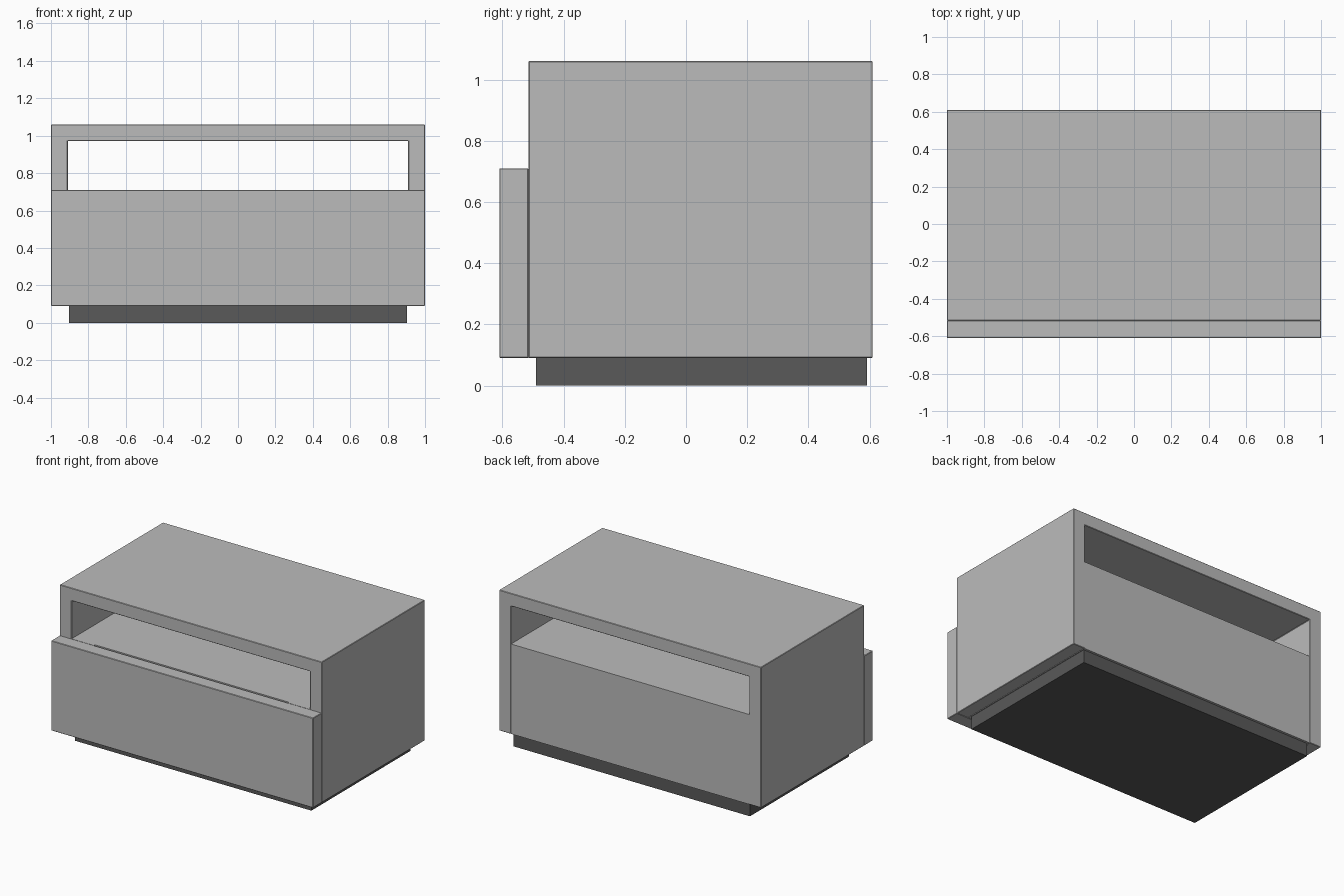
import bpy
import bmesh

cube = bpy.data.objects.get("Cube")
if cube:
    bpy.data.objects.remove(cube, do_unlink=True)


def make_material(name, value):
    mat = bpy.data.materials.new(name)
    colour = (value, value, value, 1)
    mat.diffuse_color = colour
    mat.use_nodes = True
    mat.node_tree.nodes["Principled BSDF"].inputs["Base Color"].default_value = colour
    return mat


light_grey = make_material("light grey", 0.5)
dark_grey = make_material("dark grey", 0.1)


def extrude_profile(name, points, y0, y1, mat, bevel=0):
    """Extrude an x-z outline from y0 to y1."""
    bm = bmesh.new()
    face = bm.faces.new([bm.verts.new((x, y0, z)) for x, z in points])
    extruded = bmesh.ops.extrude_face_region(bm, geom=[face])["geom"]
    verts = [v for v in extruded if isinstance(v, bmesh.types.BMVert)]
    bmesh.ops.translate(bm, verts=verts, vec=(0, y1 - y0, 0))
    bmesh.ops.recalc_face_normals(bm, faces=bm.faces)
    mesh = bpy.data.meshes.new(name)
    bm.to_mesh(mesh)
    bm.free()
    mesh.materials.append(mat)
    obj = bpy.data.objects.new(name, mesh)
    bpy.context.collection.objects.link(obj)
    if bevel:
        mod = obj.modifiers.new("soft edges", 'BEVEL')
        mod.width = bevel
        mod.segments = 1
    return obj


def box(name, half, y0, y1, z0, z1, mat, bevel=0):
    outline = [(-half, z0), (half, z0), (half, z1), (-half, z1)]
    return extrude_profile(name, outline, y0, y1, mat, bevel)


BOTTOM, SHELF, TOP = 0.09, 0.71, 1.06
INNER, CEILING = 0.91, 0.972
FRONT, JOINT, BACK = -0.61, -0.515, 0.61

# Outer shell: two sides and a top in one folded board
half = [(1, BOTTOM), (1, TOP)]
inside = [(INNER, CEILING), (INNER, BOTTOM)]
right_half = [(-x, z) for x, z in reversed(half)]
inner_left = [(-x, z) for x, z in reversed(inside)]
extrude_profile("shell", right_half[::-1] + half[::-1] + inside[::-1] + inner_left[::-1],
                JOINT, BACK, light_grey, 0.003)

# Drawer front, full width
box("drawer_front", 1, FRONT, JOINT, BOTTOM, SHELF, light_grey, 0.003)

# Drawer body inside the shell, with a narrow finger slot behind the front
body = box("drawer_body", INNER, JOINT, BACK - 0.002, BOTTOM, SHELF, light_grey)
cutter = box("slot_cutter", 0.74, JOINT - 0.01, JOINT + 0.012, SHELF - 0.08, SHELF + 0.05, light_grey)
cutter.hide_render = True
cutter.hide_viewport = True
slot = body.modifiers.new("slot", 'BOOLEAN')
slot.operation = 'DIFFERENCE'
slot.solver = 'EXACT'
slot.object = cutter

# Recessed plinth
box("plinth", 0.903, -0.49, 0.592, 0, BOTTOM, dark_grey)
